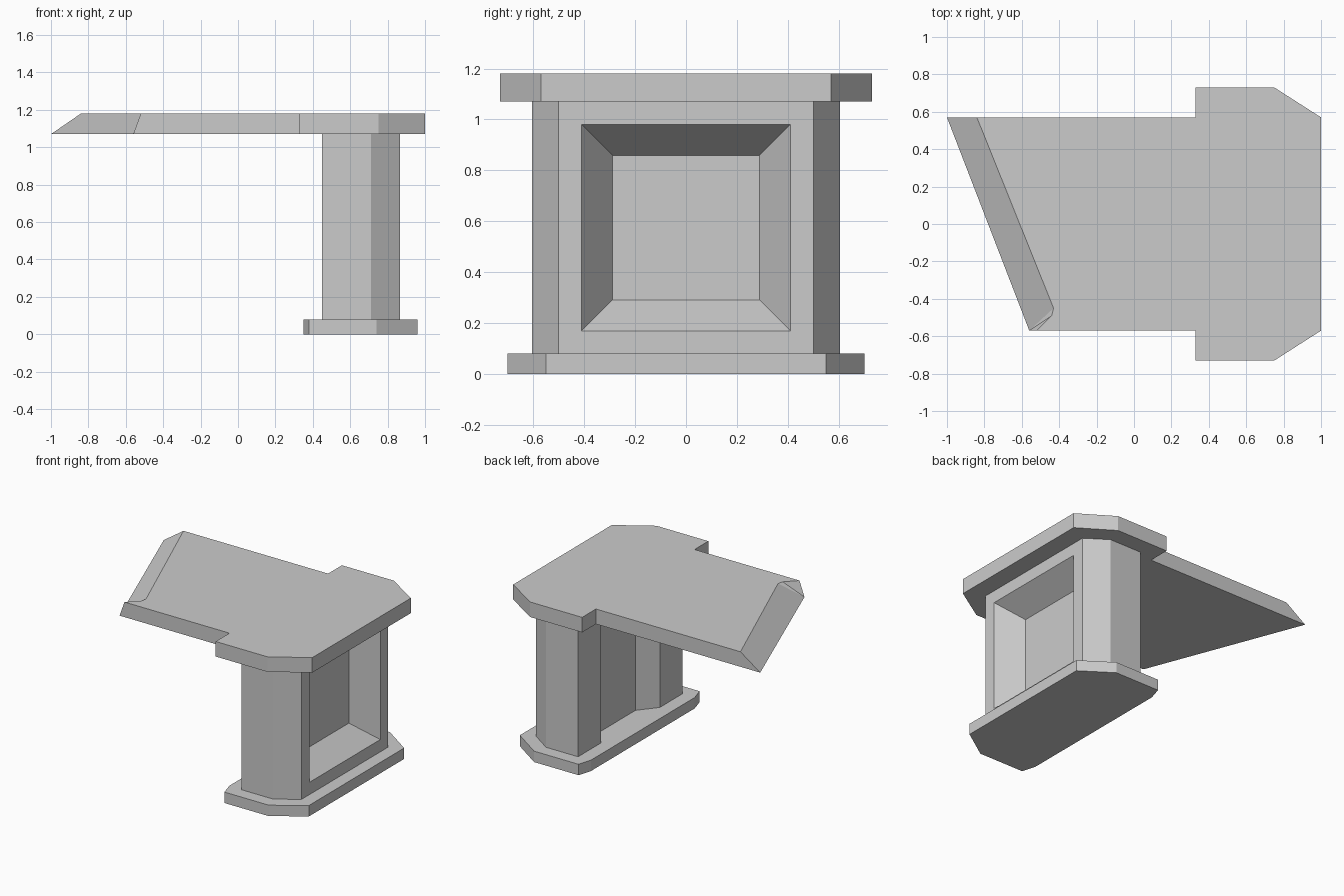
import bpy, bmesh

if "Cube" in bpy.data.objects:
    bpy.data.objects.remove(bpy.data.objects["Cube"])


def mirrored(half):
    """Close a plan outline from its +y half (ordered by decreasing y)."""
    return half + [(x, -y) for x, y in reversed(half)]


def prism(outline, z0, z1):
    bm = bmesh.new()
    low = bm.faces.new([bm.verts.new((x, y, z0)) for x, y in outline])
    top = bmesh.ops.extrude_face_region(bm, geom=[low], use_keep_orig=True)
    for v in top["geom"]:
        if isinstance(v, bmesh.types.BMVert):
            v.co.z = z1
    bmesh.ops.recalc_face_normals(bm, faces=bm.faces[:])
    return bm


def finish(bm, name):
    bmesh.ops.recalc_face_normals(bm, faces=bm.faces[:])
    mesh = bpy.data.meshes.new(name)
    bm.to_mesh(mesh)
    bm.free()
    obj = bpy.data.objects.new(name, mesh)
    bpy.context.collection.objects.link(obj)
    return obj


# Base plate with clipped corners
finish(prism(mirrored([(0.35, 0.60), (0.38, 0.70), (0.74, 0.70), (0.96, 0.55)]),
             0.0, 0.08), "base_plate")

# Column: full-height tapered channel at the rear, chamfered front edges
half = [(0.556, 0.21), (0.45, 0.34), (0.45, 0.605), (0.71, 0.605), (0.865, 0.50)]
bm = prism(mirrored(half), 0.08, 1.07)

# Sunken panel with sloping sides on the +x face
panel = max(bm.faces, key=lambda f: f.calc_center_median().x)
bmesh.ops.inset_region(bm, faces=[panel], thickness=0.09, use_even_offset=True)
bmesh.ops.inset_region(bm, faces=[panel], thickness=0.121, use_even_offset=True)
for v in panel.verts:
    v.co.x -= 0.17
finish(bm, "column")

# Top slab: wide clipped head and a tongue cut off at an angle
head = [(0.33, 0.57), (0.33, 0.73), (0.75, 0.73), (1.0, 0.57)]
edge = mirrored(head)
low_pts = [(-0.56, -0.57), (-1.0, 0.57)]
top_pts = [(-0.52, -0.57), (-0.44, -0.49), (-0.43, -0.45), (-0.84, 0.57)]
bm = bmesh.new()
low = [bm.verts.new((x, y, 1.07)) for x, y in edge + low_pts]
top = [bm.verts.new((x, y, 1.18)) for x, y in edge + top_pts]
bm.faces.new(low)
bm.faces.new(top)
n = len(edge)
for i in range(n):
    bm.faces.new((low[i], low[i + 1], top[i + 1], top[i]))
b, a = low[n:]
t = top[n:]
bm.faces.new((a, low[0], top[0], t[3]))
# Sloping end of the tongue
bm.faces.new((b, t[1], t[0]))
bm.faces.new((b, t[2], t[1]))
bm.faces.new((b, a, t[3], t[2]))
finish(bm, "top_slab")
